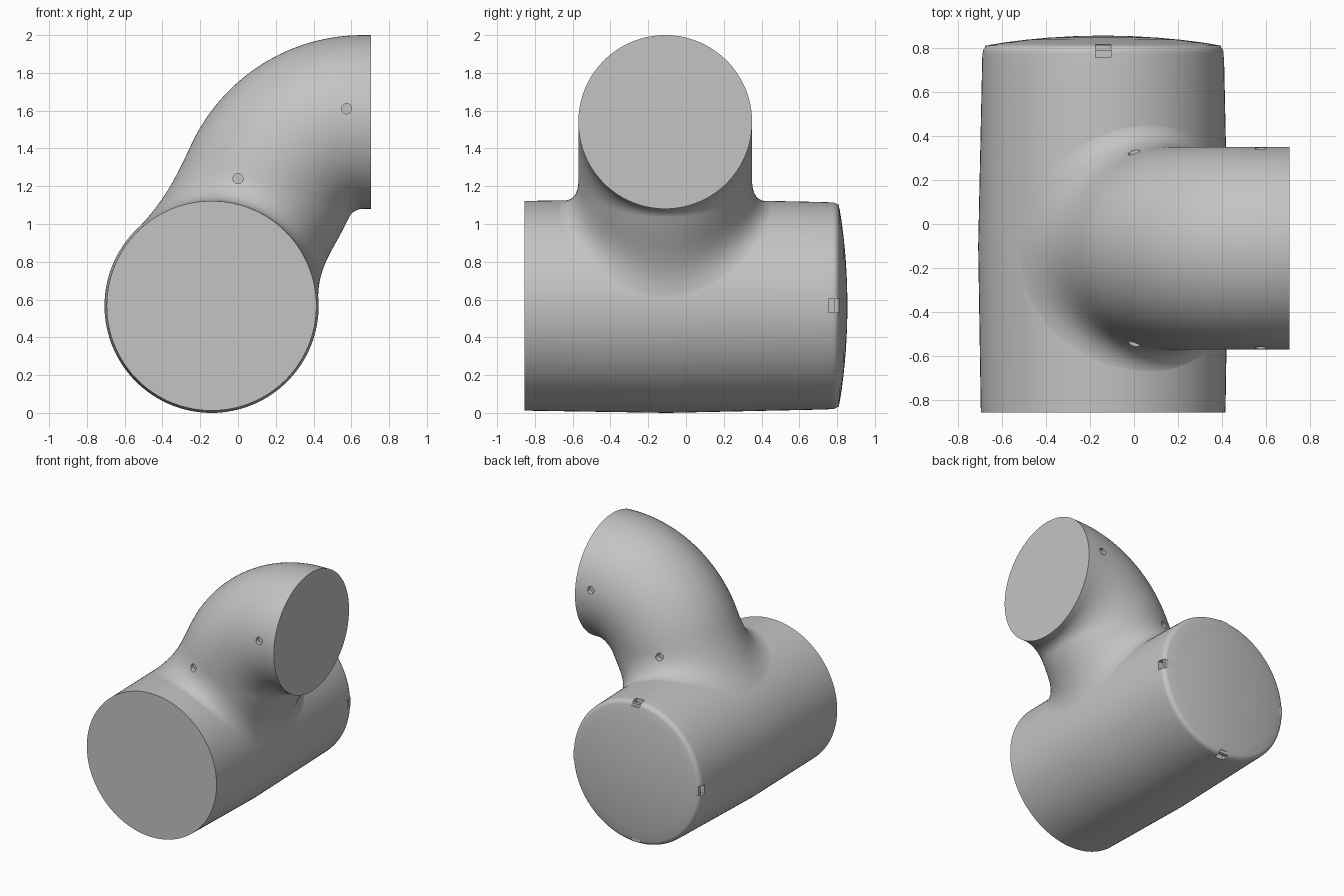
import bpy, bmesh
from math import sin, cos, radians, pi
from mathutils import Vector, Matrix

if "Cube" in bpy.data.objects:
    bpy.data.objects.remove(bpy.data.objects["Cube"], do_unlink=True)

SEG = 128
AX, AZ = -0.14, 0.567          # barrel axis
BY, BR = -0.11, 0.46           # elbow centre in y, elbow radius
BEND_X, BEND_Z, BEND_R = 0.66, 1.0, 0.54
PHIS = [2 * pi * i / SEG for i in range(SEG)]

grey = bpy.data.materials.new("plain_grey")
grey.use_nodes = True
colour = (0.55, 0.55, 0.55, 1)
grey.diffuse_color = colour
grey.node_tree.nodes["Principled BSDF"].inputs["Base Color"].default_value = colour


def finish(name, bm):
    bmesh.ops.recalc_face_normals(bm, faces=bm.faces)
    mesh = bpy.data.meshes.new(name)
    bm.to_mesh(mesh)
    bm.free()
    mesh.materials.append(grey)
    obj = bpy.data.objects.new(name, mesh)
    bpy.context.collection.objects.link(obj)
    return obj


def activate(obj):
    bpy.ops.object.select_all(action='DESELECT')
    obj.select_set(True)
    bpy.context.view_layer.objects.active = obj


def loft(name, rings, tips):
    """Closed skin through rings of points, with a fan to a tip at each end."""
    bm = bmesh.new()
    rows = [[bm.verts.new(p) for p in ring] for ring in rings]
    for a, b in zip(rows, rows[1:]):
        for i in range(SEG):
            j = (i + 1) % SEG
            bm.faces.new((a[i], a[j], b[j], b[i]))
    for row, tip in zip((rows[0], rows[-1]), tips):
        v = bm.verts.new(tip)
        for i in range(SEG):
            bm.faces.new((row[i], row[(i + 1) % SEG], v))
    return finish(name, bm)


def cut(obj, bm):
    """Subtract a temporary solid from the object, then shade it."""
    cutter = finish("cutter", bm)
    cutter.hide_render = True
    mod = obj.modifiers.new("cut", 'BOOLEAN')
    mod.operation, mod.solver, mod.object = 'DIFFERENCE', 'EXACT', cutter
    activate(obj)
    bpy.ops.object.modifier_apply(modifier=mod.name)
    bpy.data.objects.remove(cutter, do_unlink=True)
    bpy.ops.object.shade_smooth_by_angle(angle=radians(35))


def barrel_radius(y):
    return 0.567 - (0.012 * (-0.1 - y) / 0.755 if y < -0.1 else 0.019 * (y + 0.1) / 0.88)


def on_barrel(a, y, r):
    return Vector((AX + r * sin(a), y, AZ + r * cos(a)))


# Barrel: tapered body, rounded rear rim, shallow domed rear
profile = [(y, barrel_radius(y)) for y in (-0.855, -0.6, -0.3, -0.1, 0.1, 0.4, 0.65, 0.77)]
for t in range(1, 7):
    q = radians(80 * t / 6)
    profile.append((0.775 + 0.038 * sin(q), 0.51 + 0.038 * cos(q)))
for r in (0.45, 0.35, 0.25, 0.12):
    profile.append((0.813 + 0.042 * (1 - (r / 0.52) ** 2), r))
barrel = loft("barrel", [[on_barrel(p, y, r) for p in PHIS] for y, r in profile],
              [(AX, -0.855, AZ), (AX, 0.855, AZ)])

# Four notches around the rear rim
bm = bmesh.new()
for k in range(4):
    turn = Matrix.Translation((AX, 0, AZ)) @ Matrix.Rotation(k * pi / 2, 4, 'Y')
    bmesh.ops.create_cube(bm, size=1, matrix=turn @ Matrix.Translation((0, 0.785, 0.56))
                          @ Matrix.Diagonal((0.07, 0.06, 0.1, 1)))
cut(barrel, bm)

# Keys standing inside the notches
bm = bmesh.new()
for k in range(4):
    turn = Matrix.Translation((AX, 0, AZ)) @ Matrix.Rotation(k * pi / 2, 4, 'Y')
    bmesh.ops.create_cube(bm, size=1, matrix=turn @ Matrix.Translation((0, 0.798, 0.51))
                          @ Matrix.Diagonal((0.07, 0.025, 0.05, 1)))
finish("notch_keys", bm)


# Elbow: short straight outlet, bend, then a flare that settles on the barrel
def bend_ring(theta, shift=0.0):
    inward = Vector((cos(theta), 0, -sin(theta)))
    centre = Vector((BEND_X + shift, BY, BEND_Z)) - BEND_R * inward
    return [centre + BR * (cos(p) * inward + sin(p) * Vector((0, 1, 0))) for p in PHIS]


end = radians(25)
rings = [bend_ring(pi / 2, 0.045)]
rings += [bend_ring(pi / 2 + (end - pi / 2) * i / 24) for i in range(25)]
heading = Vector((-sin(end), 0, -cos(end)))
flare = []
for p, start in zip(PHIS, rings[-1]):
    a = radians(21 + 67 * cos(p))
    y = BY + 0.58 * sin(p)
    foot = on_barrel(a, y, barrel_radius(y) - 0.002)
    along = Vector((cos(a), 0, -sin(a)))
    out = along * cos(p) + Vector((0, sin(p), 0))
    k = 0.4 * (foot - start).length
    flare.append((start, start + heading * k, foot - out * k, foot))
for i in range(1, 17):
    t = i / 16
    s = 1 - t
    rings.append([s**3 * b0 + 3 * s * s * t * b1 + 3 * s * t * t * b2 + t**3 * b3
                  for b0, b1, b2, b3 in flare])
elbow = loft("elbow", rings, [(0.705, BY, BEND_Z + BEND_R), (AX, BY, AZ)])

# Small round sockets on both sides of the elbow
bm = bmesh.new()
for x, z, reach in ((0.0, 1.24, 0.43), (0.575, 1.61, 0.455)):
    for side in (-1, 1):
        place = Matrix.Translation((x, BY + side * (reach + 0.02), z)) @ Matrix.Rotation(pi / 2, 4, 'X')
        bmesh.ops.create_cone(bm, cap_ends=True, segments=24, radius1=0.027,
                              radius2=0.027, depth=0.1, matrix=place)
cut(elbow, bm)
